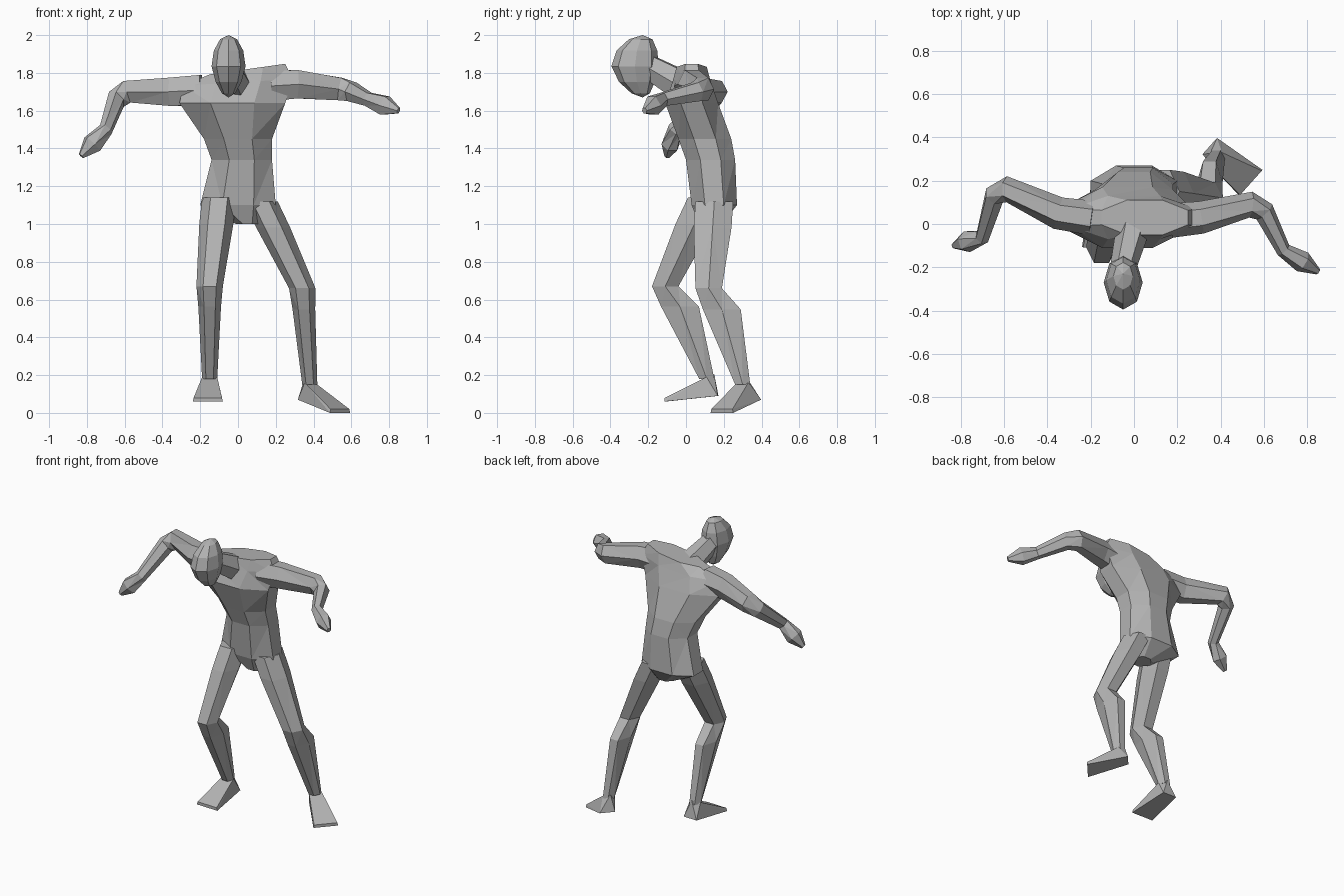
import bpy
import bmesh
from math import cos, sin, pi
from mathutils import Vector

cube = bpy.data.objects.get("Cube")
if cube:
    bpy.data.objects.remove(cube, do_unlink=True)

grey = bpy.data.materials.new("matte grey")
grey.use_nodes = True
grey.diffuse_color = (.45, .45, .45, 1)
shader = next(node for node in grey.node_tree.nodes if node.type == 'BSDF_PRINCIPLED')
shader.inputs["Base Color"].default_value = grey.diffuse_color
shader.inputs["Roughness"].default_value = .8

RIGHT, BACK, UP = Vector((1, 0, 0)), Vector((0, 1, 0)), Vector((0, 0, 1))
CHEST = Vector((0, 0, 1.72))


def finish(name, bm):
    """Turn the shape into a flat shaded, triangulated object."""
    bmesh.ops.recalc_face_normals(bm, faces=bm.faces)
    bmesh.ops.triangulate(bm, faces=bm.faces)
    mesh = bpy.data.meshes.new(name)
    bm.to_mesh(mesh)
    bm.free()
    mesh.materials.append(grey)
    bpy.context.collection.objects.link(bpy.data.objects.new(name, mesh))


def ring(centre, across, deep, sides=6):
    """Polygon with a flat front and back, reaching the full width and depth."""
    angles = [(2 * i + 1) * pi / sides - pi / 2 for i in range(sides)]
    reach_x = max(cos(angle) for angle in angles)
    reach_y = max(sin(angle) for angle in angles)
    return [centre + across * cos(angle) / reach_x + deep * sin(angle) / reach_y
            for angle in angles]


def level(centre, wide, deep, slope=0, sides=6):
    """Level ring, optionally rising towards the left side."""
    return ring(Vector(centre), (RIGHT + UP * slope) * wide, BACK * deep, sides)


def loft(name, rings):
    """Skin a row of rings and cap both ends."""
    bm = bmesh.new()
    loops = [[bm.verts.new(point) for point in points] for points in rings]
    for low, high in zip(loops, loops[1:]):
        for k in range(len(low)):
            bm.faces.new((low[k - 1], low[k], high[k], high[k - 1]))
    bm.faces.new(loops[0])
    bm.faces.new(loops[-1])
    finish(name, bm)


def tube(name, path, sizes):
    """Limb whose rings stand square to the path, each with its own thickness."""
    rings = []
    for i, (centre, size) in enumerate(zip(path, sizes)):
        before = (centre - path[max(i - 1, 0)]).normalized()
        after = (path[min(i + 1, len(path) - 1)] - centre).normalized()
        across = (before + after).cross(UP).normalized()
        deep = across.cross(before + after).normalized()
        rings.append(ring(centre, across * size, deep * size))
    loft(name, rings)


def arm(side, shoulder, elbow, wrist, fingertip):
    """Arm from inside the chest, with a cut-off elbow and a pointed hand."""
    shoulder, elbow, wrist, fingertip = map(Vector, (shoulder, elbow, wrist, fingertip))
    path = [CHEST.lerp(shoulder, .55), shoulder, elbow.lerp(shoulder, .15),
            elbow.lerp(wrist, .2), wrist, wrist.lerp(fingertip, .55), fingertip]
    tube(side + "_arm", path, (.08, .075, .06, .05, .035, .05, .015))


def leg(side, hip, knee, ankle, heel, toe):
    """Bent leg with a bulging calf, and a wedge foot widening towards the toes."""
    hip, knee, ankle, heel, toe = map(Vector, (hip, knee, ankle, heel, toe))
    calf = knee.lerp(ankle, .22) + BACK * .03
    loft(side + "_leg", [
        level(hip, .09, .1),
        level(hip.lerp(knee, .3), .09, .1),
        level(knee, .07, .07),
        level(calf, .06, .1),
        level(ankle, .04, .04),
    ])
    forward = (toe - heel).normalized()
    across = forward.cross(UP).normalized()
    points = [ankle - forward * .04 + UP * .02]
    for sign in (-1, 1):
        points += [ankle + across * sign * .04 + UP * .01,
                   heel + across * sign * .05,
                   toe + across * sign * .08,
                   toe + across * sign * .075 + UP * .02]
    bm = bmesh.new()
    bmesh.ops.convex_hull(bm, input=[bm.verts.new(point) for point in points])
    finish(side + "_foot", bm)


# Body, from crotch through hips, waist and ribs to the sloping shoulders
loft("torso", [
    level((.05, .13, 1), wide=.06, deep=.06, sides=8),
    level((0, .15, 1.1), wide=.2, deep=.12, sides=8),
    level((.02, .13, 1.34), wide=.16, deep=.13, sides=8),
    level((0, .1, 1.45), wide=.18, deep=.14, sides=8),
    level((-.03, .03, 1.64), wide=.28, deep=.14, sides=8),
    level((0, .03, 1.75), wide=.29, deep=.1, slope=.06, sides=8),
    level((.05, .03, 1.82), wide=.2, deep=.08, slope=.14, sides=8),
])

# Neck leaning forward into the head
skull = Vector((-.05, -.27, 1.835))
tube("neck", [CHEST, skull + BACK * .07], (.08, .06))

# Head: a coarse ball narrowing to a chin that tucks back
bm = bmesh.new()
bmesh.ops.create_uvsphere(bm, u_segments=8, v_segments=6, radius=1)
for vert in bm.verts:
    x, y, z = vert.co
    taper = 1 + min(z, 0) / 4
    vert.co = skull + Vector((x * taper * .09, y * taper * .125 + z * z * .04, z * .165))
finish("head", bm)

# Arms: the left one level, the right forearm hanging
arm("left", shoulder=(.31, .03, 1.74), elbow=(.58, .1, 1.71),
    wrist=(.69, -.12, 1.66), fingertip=(.85, -.22, 1.6))
arm("right", shoulder=(-.35, .05, 1.7), elbow=(-.63, .18, 1.7),
    wrist=(-.7, -.06, 1.5), fingertip=(-.83, -.1, 1.36))

# Legs: the left one planted behind, the right one lifted in front
leg("left", hip=(.12, .15, 1.12), knee=(.34, .12, .66),
    ankle=(.38, .3, .15), heel=(.35, .36, .07), toe=(.54, .19, 0))
leg("right", hip=(-.1, .11, 1.14), knee=(-.15, -.11, .67),
    ankle=(-.15, .11, .18), heel=(-.15, .17, .09), toe=(-.16, -.11, .06))
